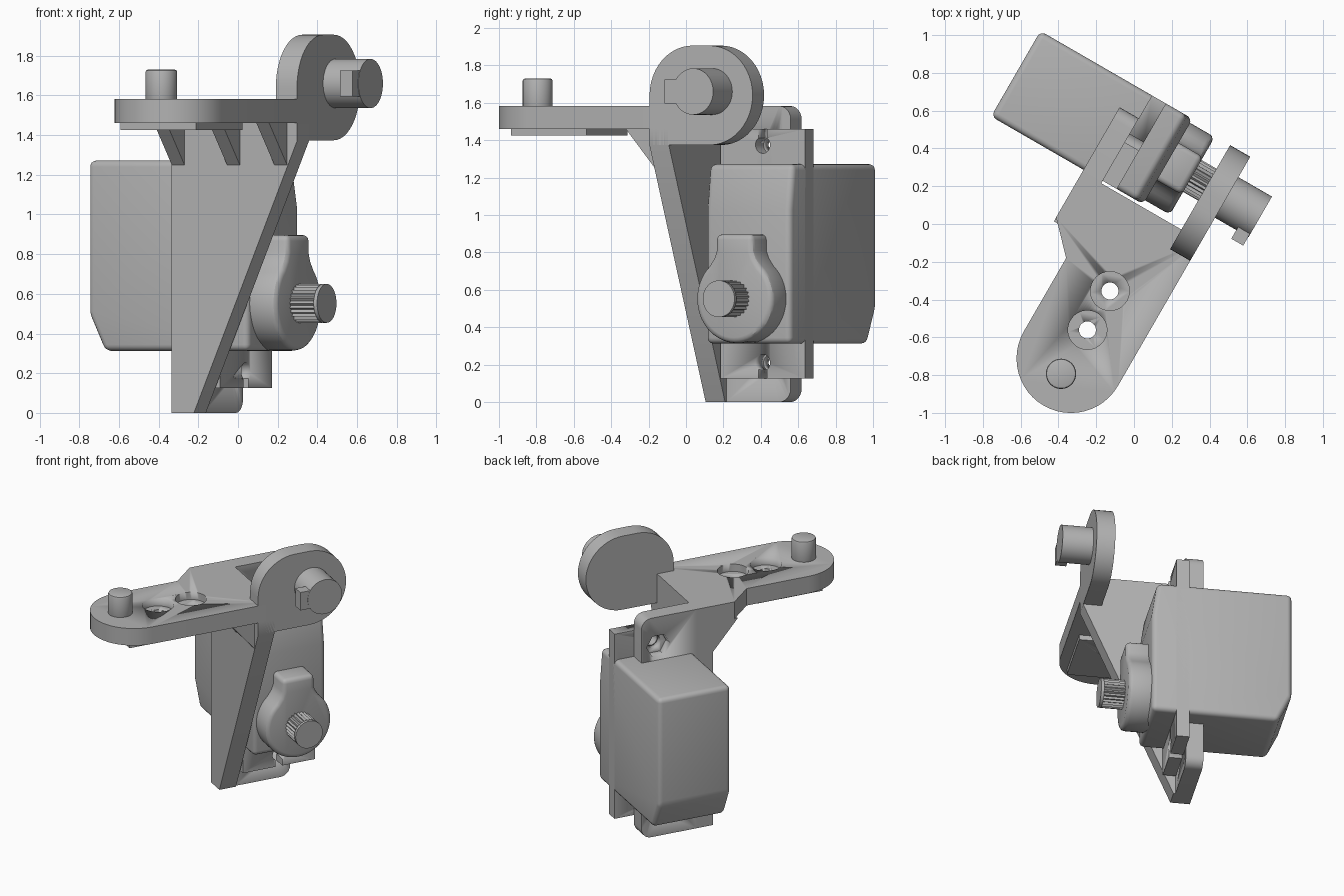
import bpy, bmesh
from math import sin, cos, pi, radians

cube = bpy.data.objects.get("Cube")
if cube:
    bpy.data.objects.remove(cube, do_unlink=True)

grey = bpy.data.materials.new("light_grey_plastic")
grey.use_nodes = True
COLOUR = (0.45, 0.45, 0.45, 1)
grey.diffuse_color = COLOUR
grey.node_tree.nodes["Principled BSDF"].inputs["Base Color"].default_value = COLOUR

TURN = radians(-30)   # whole assembly is turned about z; parts are built square to it
ORDER = {"u": lambda a, b, c: (c, a, b),    # outline in (v, z)
         "v": lambda a, b, c: (a, c, b),    # outline in (u, z)
         "z": lambda a, b, c: (a, b, c)}    # outline in (u, v)


def arc(cx, cy, r, start, end, n=16):
    angles = [radians(start + (end - start) * i / n) for i in range(n + 1)]
    return [(cx + r * cos(a), cy + r * sin(a)) for a in angles]


def circle(cx, cy, r, n=40):
    return arc(cx, cy, r, 0, 360, n)[:-1]


def rect(a0, b0, a1, b1):
    return [(a0, b0), (a1, b0), (a1, b1), (a0, b1)]


def prism(name, outline, axis, lo, hi, bevel=0, segments=3, limit=35):
    """Extrude an outline along an axis, with optional rounded edges."""
    bm = bmesh.new()
    base = [bm.verts.new(ORDER[axis](a, b, lo)) for a, b in outline]
    face = bm.faces.new(base)
    new = bmesh.ops.extrude_face_region(bm, geom=[face])["geom"]
    step = ORDER[axis](0, 0, hi - lo)
    bmesh.ops.translate(bm, vec=step, verts=[g for g in new if isinstance(g, bmesh.types.BMVert)])
    bmesh.ops.recalc_face_normals(bm, faces=bm.faces)
    mesh = bpy.data.meshes.new(name)
    bm.to_mesh(mesh)
    bm.free()
    mesh.materials.append(grey)
    ob = bpy.data.objects.new(name, mesh)
    ob.rotation_euler.z = TURN
    bpy.context.collection.objects.link(ob)
    activate(ob)
    if bevel:
        mod = ob.modifiers.new("rounding", "BEVEL")
        mod.width, mod.segments = bevel, segments
        mod.limit_method, mod.angle_limit = "ANGLE", radians(limit)
        bpy.ops.object.modifier_apply(modifier=mod.name)
    bpy.ops.object.shade_smooth_by_angle(angle=radians(30))
    return ob


def activate(ob):
    bpy.ops.object.select_all(action="DESELECT")
    ob.select_set(True)
    bpy.context.view_layer.objects.active = ob


def cut(ob, *prism_args):
    cutter = prism("cutter", *prism_args)
    cutter.hide_render = True
    activate(ob)
    mod = ob.modifiers.new("cut", "BOOLEAN")
    mod.operation, mod.solver, mod.object = "DIFFERENCE", "EXACT", cutter
    bpy.ops.object.modifier_apply(modifier=mod.name)
    bpy.data.objects.remove(cutter, do_unlink=True)


ARM_U = 0.067          # centre line of the arm
SERVO_V = 0.375        # centre line of the servo
BACK, EDGE = -0.375, 0.355

# Horizontal arm with rounded end, and the pad beneath it
arm = prism("arm", [(EDGE, 0.10)] + arc(ARM_U, -0.784, 0.288, 0, -180, 24)
            + [(-0.221, -0.336), (BACK, -0.175), (BACK, 0.10)], "z", 1.46, 1.583)
pad = prism("arm_pad", rect(-0.155, -0.916, 0.285, -0.45), "z", 1.425, 1.46)
for v in (-0.371, -0.609):
    cut(arm, circle(ARM_U, v, 0.103), "z", 1.53, 1.7)
    cut(arm, circle(ARM_U, v, 0.045), "z", 1.3, 1.7)
cut(pad, circle(ARM_U, -0.609, 0.045), "z", 1.3, 1.7)
prism("arm_pin", circle(ARM_U - 0.005, -0.88, 0.08), "z", 1.55, 1.73, 0.012, 2)

# Tapering wall under the arm, with three gusset ribs
prism("tapered_wall", [(BACK, 0), (-0.245, 0), (EDGE, 1.37), (EDGE, 1.46), (BACK, 1.46)],
      "v", -0.02, 0.10)
for u in (-0.337, -0.015, 0.26):
    prism("gusset_rib", [(-0.02, 1.25), (-0.02, 1.46), (-0.20, 1.46)], "u", u - 0.037, u + 0.037)

# Mounting plate behind the servo ears, with nut pockets
plate = prism("mounting_plate", [(0.10, 0)] + arc(0.427, 0.07, 0.07, -90, 0, 6)
              + arc(0.427, 1.513, 0.07, 0, 90, 6) + [(0.10, 1.583)], "u", BACK, -0.258)
EARS = ((1.375, 1), (0.21, -1))
for z, way in EARS:
    cut(plate, circle(SERVO_V, z, 0.085, 6), "u", -0.5, -0.31)
    cut(plate, circle(SERVO_V, z, 0.045), "u", -0.5, 0)

# Servo case, ears with open screw slots, gear housing and splined shaft
prism("servo_case", [(-0.94, 1.272), (-0.94, 0.50), (-0.85, 0.312), (-0.01, 0.312),
                     (-0.01, 1.03), (-0.045, 1.272)], "v", 0.115, 0.637, 0.032, 4, 20)
ears = prism("servo_ears", rect(0.115, 0.125, 0.637, 1.46), "u", -0.258, -0.171)
for z, way in EARS:
    cut(ears, circle(SERVO_V, z, 0.045), "u", -0.5, 0)
    cut(ears, rect(SERVO_V - 0.025, min(z, z + way), SERVO_V + 0.025, max(z, z + way)),
        "u", -0.5, 0)

SHAFT_Z = 0.552
neck = [(0.13, 0.77), (0.115, 0.81), (0.115, 0.897)]
prism("gear_housing", arc(SERVO_V, SHAFT_Z, 0.237, -228, 48, 40)
      + [(SERVO_V + a, z) for a, z in neck] + [(SERVO_V - a, z) for a, z in reversed(neck)],
      "u", -0.06, 0.14, 0.03, 3)
teeth = 25
spline = []
for i in range(teeth * 2):
    r = 0.098 if i % 2 else 0.086
    a = pi * i / teeth
    spline.append((SERVO_V + r * cos(a), SHAFT_Z + r * sin(a)))
prism("spline_shaft", spline, "u", 0.10, 0.28)
prism("shaft_cap", circle(SERVO_V, SHAFT_Z, 0.098), "u", 0.28, 0.30)

# Upright pivot disc with its peg and key
prism("pivot_disc", [(-0.02, 1.374)] + arc(0.35, 1.64, 0.266, -90, 90, 24)
      + arc(0.246, 1.64, 0.266, 90, 180, 12), "u", 0.232, EDGE)
prism("pivot_peg", circle(0.367, 1.66, 0.124), "u", 0.33, 0.56)
prism("peg_key", rect(0.19, 1.595, 0.33, 1.725), "u", 0.485, 0.558)
